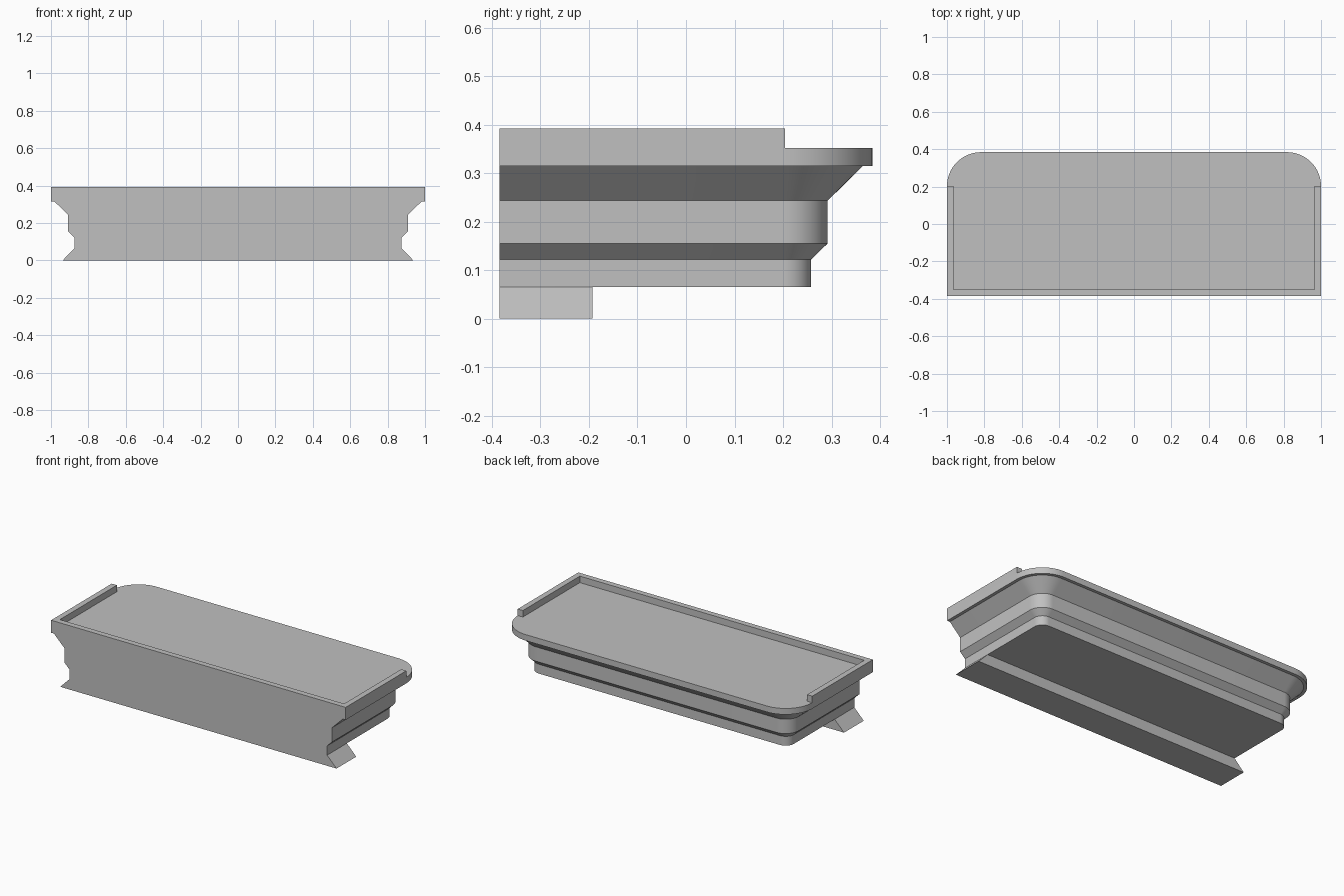
import bpy
import bmesh
from math import sin, cos, pi, radians

cube = bpy.data.objects.get("Cube")
if cube:
    bpy.data.objects.remove(cube, do_unlink=True)

grey = bpy.data.materials.new("plain grey")
grey.use_nodes = True
colour = (0.53, 0.53, 0.53, 1)
grey.diffuse_color = colour
grey.node_tree.nodes["Principled BSDF"].inputs["Base Color"].default_value = colour

FRONT = -0.384
CORNER_X, CORNER_Y = 0.818, 0.202   # shared centre of the rounded back corners
SEGMENTS = 16
FLOOR = 0.352


def finish(name, bm):
    bmesh.ops.recalc_face_normals(bm, faces=bm.faces)
    mesh = bpy.data.meshes.new(name)
    bm.to_mesh(mesh)
    bm.free()
    mesh.materials.append(grey)
    mesh.shade_smooth()
    mesh.set_sharp_from_angle(angle=radians(25))
    obj = bpy.data.objects.new(name, mesh)
    bpy.context.collection.objects.link(obj)
    return obj


def outline(r):
    """Square front corners, back corners rounded with radius r."""
    arc = [(CORNER_X + r * cos(a), CORNER_Y + r * sin(a))
           for a in (pi / 2 * i / SEGMENTS for i in range(SEGMENTS + 1))]
    half = [(CORNER_X + r, FRONT)] + arc
    return half + [(-x, y) for x, y in reversed(half)]


def prism(name, points, offset):
    bm = bmesh.new()
    face = bm.faces.new([bm.verts.new(p) for p in points])
    new = bmesh.ops.extrude_face_region(bm, geom=[face])["geom"]
    verts = [v for v in new if isinstance(v, bmesh.types.BMVert)]
    bmesh.ops.translate(bm, vec=offset, verts=verts)
    return finish(name, bm)


# Stepped body: (corner radius, height) from the underside to the tray floor
profile = [(0.056, 0.065), (0.056, 0.122), (0.09, 0.155), (0.09, 0.243),
           (0.163, 0.315), (0.182, 0.315), (0.182, FLOOR)]
bm = bmesh.new()
rings = [[bm.verts.new((x, y, z)) for x, y in outline(r)] for r, z in profile]
for low, high in zip(rings, rings[1:]):
    for i in range(len(low) - 1):
        bm.faces.new((low[i], low[i + 1], high[i + 1], high[i]))
bm.faces.new(rings[0])
bm.faces.new(rings[-1])
# One flat face closes the front
bm.faces.new([r[0] for r in rings] + [r[-1] for r in reversed(rings)])
finish("stepped_body", bm)

# Raised rim along the front and both sides
rim_half = [(1, FRONT), (1, 0.204), (0.965, 0.204), (0.965, -0.349)]
rim = rim_half + [(-x, y) for x, y in reversed(rim_half)]
prism("tray_rim", [(x, y, FLOOR) for x, y in rim], (0, 0, 0.04))

# Foot under the front edge, flaring outward at its ends
foot = [(-0.938, 0), (0.938, 0), (0.874, 0.065), (-0.874, 0.065)]
prism("front_foot", [(x, FRONT, z) for x, z in foot], (0, 0.191, 0))
